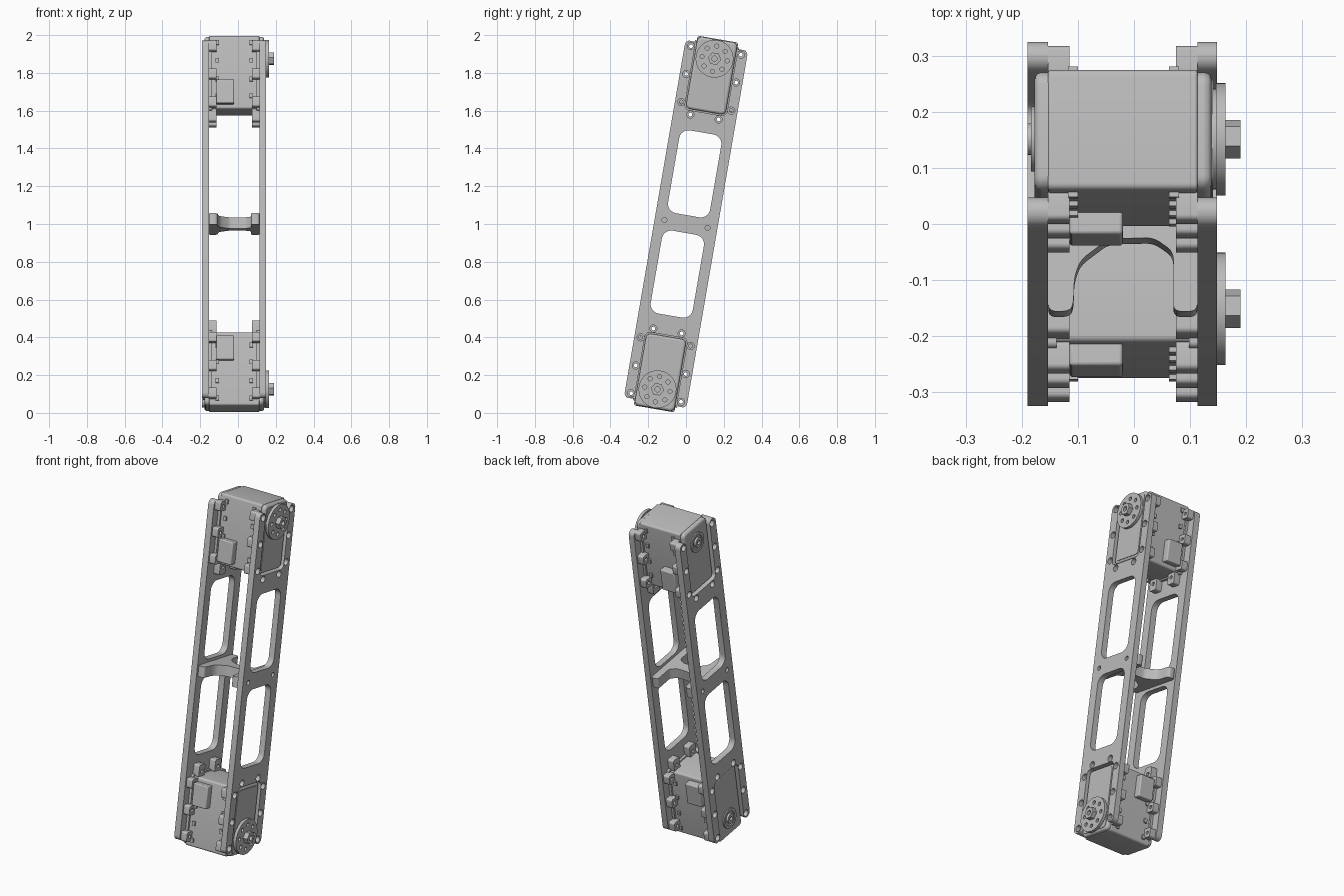
import bpy, bmesh, math
from mathutils import Matrix, Vector

if "Cube" in bpy.data.objects:
    bpy.data.objects.remove(bpy.data.objects["Cube"])

grey = bpy.data.materials.new("machined_grey")
grey.use_nodes = True
grey.diffuse_color = (0.5, 0.5, 0.5, 1)
grey.node_tree.nodes["Principled BSDF"].inputs["Base Color"].default_value = (0.5, 0.5, 0.5, 1)

# Leaning frame: local x = across the link, y = along it, z = world x
TILT = math.radians(9.8)
c, s = math.cos(TILT), math.sin(TILT)
FRAME = Matrix(((0, 0, 1, 0), (c, s, 0, 0), (-s, c, 0, 1), (0, 0, 0, 1)))

# Plate layers along the world x axis
RIGHT = (0.113, 0.148)
LEFT = (-0.19, -0.153)
HORN = 0.888


def circle(x, y, r, n=24, turn=0.0):
    return [(x + r * math.cos(turn + math.tau * i / n),
             y + r * math.sin(turn + math.tau * i / n)) for i in range(n)]


def rounded(points, r, steps=6):
    """Round every corner of a polygon."""
    out = []
    for i, p in enumerate(points):
        p = Vector(p)
        a, b = Vector(points[i - 1]), Vector(points[(i + 1) % len(points)])
        a = p + (a - p).normalized() * min(r, (a - p).length * 0.48)
        b = p + (b - p).normalized() * min(r, (b - p).length * 0.48)
        h, k = a.lerp(p, 0.55), b.lerp(p, 0.55)
        for j in range(steps + 1):
            t = j / steps
            q = (a * (1 - t) ** 3 + h * 3 * t * (1 - t) ** 2
                 + k * 3 * t * t * (1 - t) + b * t ** 3)
            out.append((q.x, q.y))
    return out


def rect(x0, x1, y0, y1, r=0.0):
    pts = [(x0, y0), (x1, y0), (x1, y1), (x0, y1)]
    return rounded(pts, r) if r else pts


def slab(name, loops, lo, hi, bevel=0.0, frame=FRAME):
    """Extrude an outline with holes between two depths."""
    curve = bpy.data.curves.new(name, 'CURVE')
    curve.dimensions = '2D'
    curve.fill_mode = 'BOTH'
    curve.extrude = (hi - lo) / 2
    for loop in loops:
        sp = curve.splines.new('POLY')
        sp.points.add(len(loop) - 1)
        for pt, (x, y) in zip(sp.points, loop):
            pt.co = (x, y, 0, 1)
        sp.use_cyclic_u = True
    temp = bpy.data.objects.new(name + "_outline", curve)
    bpy.context.collection.objects.link(temp)
    dg = bpy.context.evaluated_depsgraph_get()
    mesh = bpy.data.meshes.new_from_object(temp.evaluated_get(dg))
    bpy.data.objects.remove(temp)
    bm = bmesh.new()
    bm.from_mesh(mesh)
    bmesh.ops.remove_doubles(bm, verts=bm.verts, dist=1e-5)
    bmesh.ops.dissolve_limit(bm, angle_limit=0.01, verts=bm.verts, edges=bm.edges)
    bmesh.ops.recalc_face_normals(bm, faces=bm.faces)
    bmesh.ops.translate(bm, verts=bm.verts, vec=(0, 0, (lo + hi) / 2))
    bm.to_mesh(mesh)
    bm.free()
    mesh.materials.clear()
    mesh.materials.append(grey)
    obj = bpy.data.objects.new(name, mesh)
    bpy.context.collection.objects.link(obj)
    obj.matrix_world = frame
    if bevel:
        mod = obj.modifiers.new("edge", 'BEVEL')
        mod.width = bevel
        mod.segments = 3
        mod.limit_method = 'ANGLE'
        mod.angle_limit = math.radians(50)
    bpy.ops.object.select_all(action='DESELECT')
    obj.select_set(True)
    bpy.context.view_layer.objects.active = obj
    bpy.ops.object.shade_smooth_by_angle(angle=math.radians(35))
    return obj


# Screw positions around one motor
SCREWS = [(u * k, v) for k in (-1, 1)
          for u, v in ((0.134, 0.932), (0.134, 0.783), (0.134, 0.632), (0.076, 0.575))]

# Side plates: forked ends, two windows, screw holes
quarter = [(0.168, 0.96), (0.113, 0.96), (0.113, 0.597)]
top = quarter + [(-u, v) for u, v in reversed(quarter)]
outline = rounded(top + [(u, -v) for u, v in reversed(top)], 0.028)
plate = [outline]
for m in (-1, 1):
    plate.append(rect(-0.113, 0.113, *sorted((0.047 * m, 0.492 * m)), 0.05))
    plate += [circle(u, v * m, 0.019, 16) for u, v in SCREWS]
    plate.append(circle(0.116 * m, 0, 0.013, 16))
slab("right_side_plate", plate, *RIGHT)
slab("left_side_plate", plate, *LEFT)

# Waisted bridge between the plates
half = [(-0.163, -0.153), (-0.163, -0.115), (-0.15, -0.108), (-0.1, -0.106), (-0.07, -0.095),
        (-0.032, -0.045), (-0.03, 0.035), (-0.055, 0.07), (-0.163, 0.07), (-0.163, 0.113)]
bridge = half + [(-u, x) for u, x in reversed(half)]
slab("middle_bridge", [rounded(bridge, 0.012, 3)], -0.03, 0.03,
     frame=FRAME @ Matrix.Rotation(math.pi / 2, 4, 'X'))

for end, m in (("upper", 1), ("lower", -1)):
    def span(v0, v1):
        return sorted((v0 * m, v1 * m))

    # Motor case with its inner core and side covers
    slab(end + "_motor_core", [rect(-0.109, 0.109, *span(0.6, 0.993), 0.012)], -0.153, 0.113, 0.004)
    slab(end + "_motor_covers", [rect(-0.107, 0.107, *span(0.604, 0.99), 0.025)], -0.177, 0.138, 0.012)
    slab(end + "_face_panel", [rect(-0.095, 0.095, *span(0.62, 0.975), 0.02)], 0.137, 0.141)

    # Mounting flanges and screw bosses inside each plate
    for side, lo, hi, deep_lo, deep_hi in (("right", 0.098, 0.113, 0.075, 0.113),
                                           ("left", -0.153, -0.138, -0.153, -0.115)):
        slab(f"{end}_{side}_flange", [rect(-0.12, 0.12, *span(0.592, 0.95), 0.01)], lo, hi)
        for i, (u, v) in enumerate(SCREWS):
            if v < 0.6:
                base = rect(u - 0.028, u + 0.028, *span(0.535, 0.605), 0.01)
            else:
                base = rect(*sorted((math.copysign(0.105, u), math.copysign(0.158, u))),
                            *span(v - 0.027, v + 0.027), 0.01)
            hole = circle(u, v * m, 0.01, 12)
            slab(f"{end}_{side}_boss_{i}", [base, hole], deep_lo, deep_hi)
        # Case clips along the front and back
        for k in (-1, 1):
            for i, v in enumerate((0.67, 0.76, 0.86, 0.955)):
                x = 0.062 if side == "right" else -0.118
                slab(f"{end}_{side}_clip_{i}", [rect(*sorted((0.1 * k, 0.118 * k)), *span(v - 0.012, v + 0.012))],
                     x, x + 0.018)

    # Cable sockets, front and back
    for k, where in ((-1, "front"), (1, "back")):
        slab(f"{end}_{where}_socket", [rect(*sorted((0.1 * k, 0.148 * k)), *span(0.624, 0.752))],
             -0.115, -0.02, 0.006)

    # Output horn with ring of holes and hex hub
    y = HORN * m
    ring = [circle(0.068 * math.cos(a), y + 0.068 * math.sin(a), 0.011, 12)
            for a in (math.tau * i / 8 for i in range(8))]
    slab(end + "_output_horn", [circle(0, y, 0.1, 48)] + ring, 0.146, 0.163)
    slab(end + "_horn_base", [circle(0, y, 0.09, 40)], 0.135, 0.147)
    slab(end + "_horn_hub", [circle(0, y, 0.035, 6), circle(0, y, 0.014, 16)], 0.16, 0.19)

    # Idler on the opposite side
    slab(end + "_idler_ring", [circle(0, y, 0.058, 32), circle(0, y, 0.042, 32)], -0.184, -0.17)
    slab(end + "_idler_knob", [circle(0, y, 0.028, 24), circle(0, y, 0.012, 16)], -0.19, -0.17)
